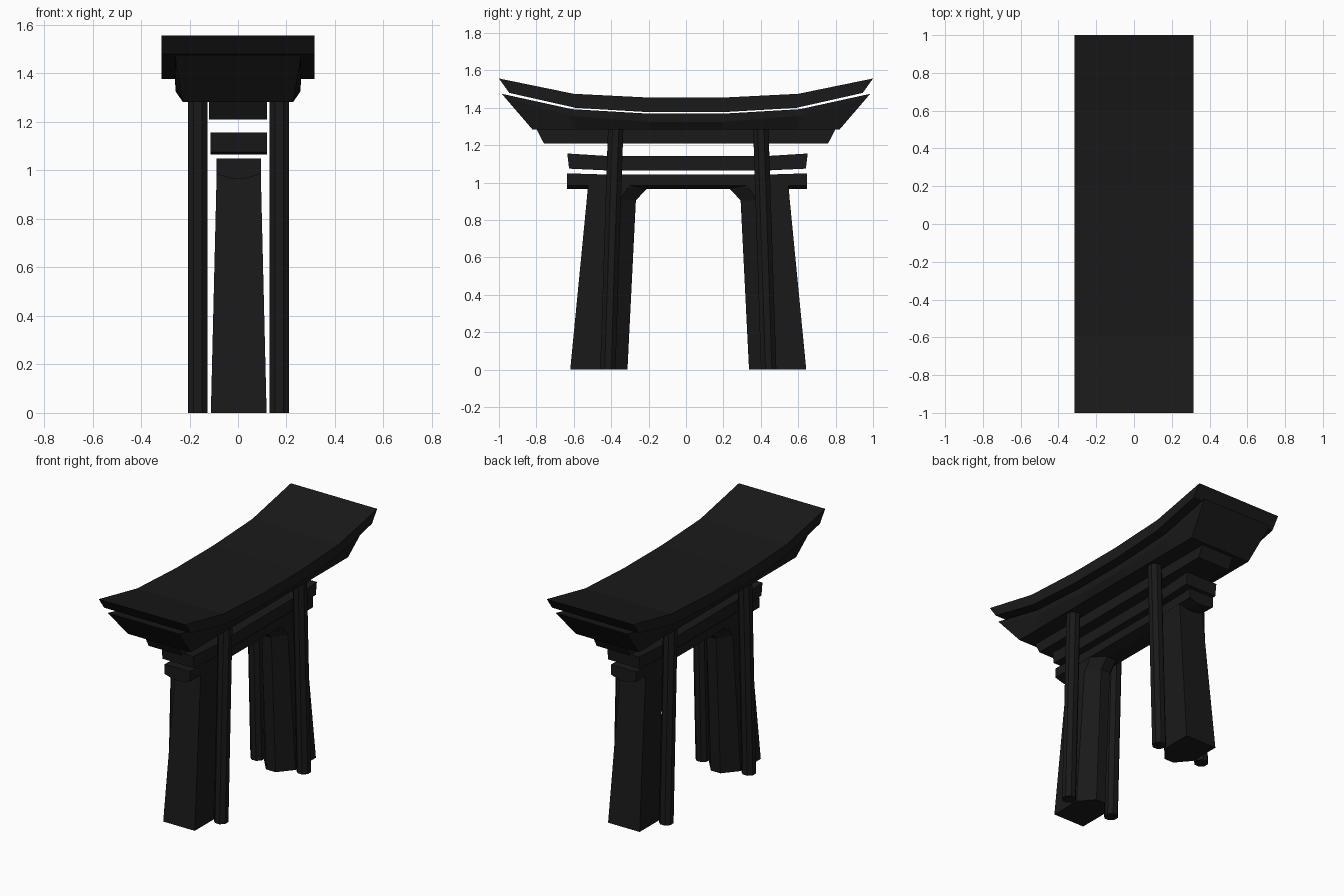
import bpy, bmesh, math

if "Cube" in bpy.data.objects:
    bpy.data.objects.remove(bpy.data.objects["Cube"])

black = bpy.data.materials.new("black_paint")
black.diffuse_color = (0.01, 0.01, 0.01, 1)
black.use_nodes = True
black.node_tree.nodes["Principled BSDF"].inputs["Base Color"].default_value = black.diffuse_color
CX, CY = 0.003, 0.012   # slight offset of the gate body below the roof


def loft(name, rings):
    """Closed solid through equally sized rings of points."""
    bm = bmesh.new()
    vs = [[bm.verts.new(p) for p in r] for r in rings]
    n = len(rings[0])
    for a, b in zip(vs, vs[1:]):
        for i in range(n):
            j = (i + 1) % n
            bm.faces.new((a[i], a[j], b[j], b[i]))
    bm.faces.new(vs[0])
    bm.faces.new(vs[-1])
    bmesh.ops.recalc_face_normals(bm, faces=bm.faces[:])
    me = bpy.data.meshes.new(name)
    bm.to_mesh(me)
    bm.free()
    me.materials.append(black)
    ob = bpy.data.objects.new(name, me)
    bpy.context.collection.objects.link(ob)
    return ob


def both_ends(half):
    """Mirror stations given from the +y end towards the middle."""
    return half + [[(x, -y, z) for x, y, z in r] for r in reversed(half)]


def section(levels, cx=0):
    """Symmetric cross-section from (half width, y, z) levels, top to bottom."""
    return ([(cx + w, y, z) for w, y, z in levels] +
            [(cx - w, y, z) for w, y, z in reversed(levels)])


# Curved top roof slab
loft("roof_slab", both_ends([
    section([(0.315, 1.0, 1.557), (0.315, 0.945, 1.48)]),
    section([(0.315, 0.6, 1.475), (0.315, 0.59, 1.40)]),
    section([(0.315, 0.2, 1.455), (0.315, 0.2, 1.377)])]))

# Tapered under-roof beam with curved top and flat bottom
loft("under_roof", both_ends([
    section([(0.26, 0.985, 1.475), (0.257, 0.965, 1.452), (0.228, 0.82, 1.283)]),
    section([(0.26, 0.61, 1.393), (0.257, 0.62, 1.358), (0.228, 0.6, 1.283)]),
    section([(0.26, 0.2, 1.369), (0.257, 0.2, 1.325), (0.228, 0.2, 1.283)])]))

# Straight beam below the roof
loft("upper_beam", both_ends([
    section([(0.12, 0.80, 1.288), (0.12, 0.76, 1.21)])]))

# Middle tie beam with raised ends
mid = loft("middle_beam", both_ends([
    section([(0.116, 0.643, 1.156), (0.116, 0.633, 1.075)], CX),
    section([(0.116, 0.42, 1.142), (0.116, 0.42, 1.065)], CX)]))
mid.location.y = 0.008

# Lower tie beam with a slightly pointed underside
low = loft("lower_beam", both_ends([
    section([(0.092, 0.642, 1.05), (0.092, 0.642, 0.985), (0.03, 0.642, 0.967)], CX),
    section([(0.092, 0.42, 1.043), (0.092, 0.42, 0.985), (0.03, 0.42, 0.967)], CX)]))
low.location.y = 0.006


def leg_ring(z, w, outer, chamfer, inner, s):
    pts = [(w, outer), (w, chamfer), (0.035, inner),
           (-0.035, inner), (-w, chamfer), (-w, outer)]
    return [(CX + x, CY + s * y, z) for x, y in pts]


def post_ring(z, x, y):
    r = 0.0445
    return [(x + r * math.cos(a), CY + y + r * math.sin(a), z)
            for a in (math.pi / 8 + k * math.pi / 4 for k in range(8))]


for s, side in ((-1, "front"), (1, "back")):
    # Main tapered leg, flaring inwards into a bracket at the top
    loft(side + "_leg", [
        leg_ring(0, 0.115, 0.631, 0.42, 0.325, s),
        leg_ring(0.905, 0.093, 0.543, 0.37, 0.28, s),
        leg_ring(0.975, 0.0915, 0.537, 0.32, 0.215, s),
        leg_ring(0.99, 0.091, 0.536, 0.32, 0.215, s)])
    # Slim eight-sided support posts on both sides of the leg
    for sx, lr in ((-1, "left"), (1, "right")):
        x = 0.002 + sx * 0.168
        loft(f"{side}_{lr}_post", [
            post_ring(0, x, s * 0.43), post_ring(1.29, x, s * 0.388)])
